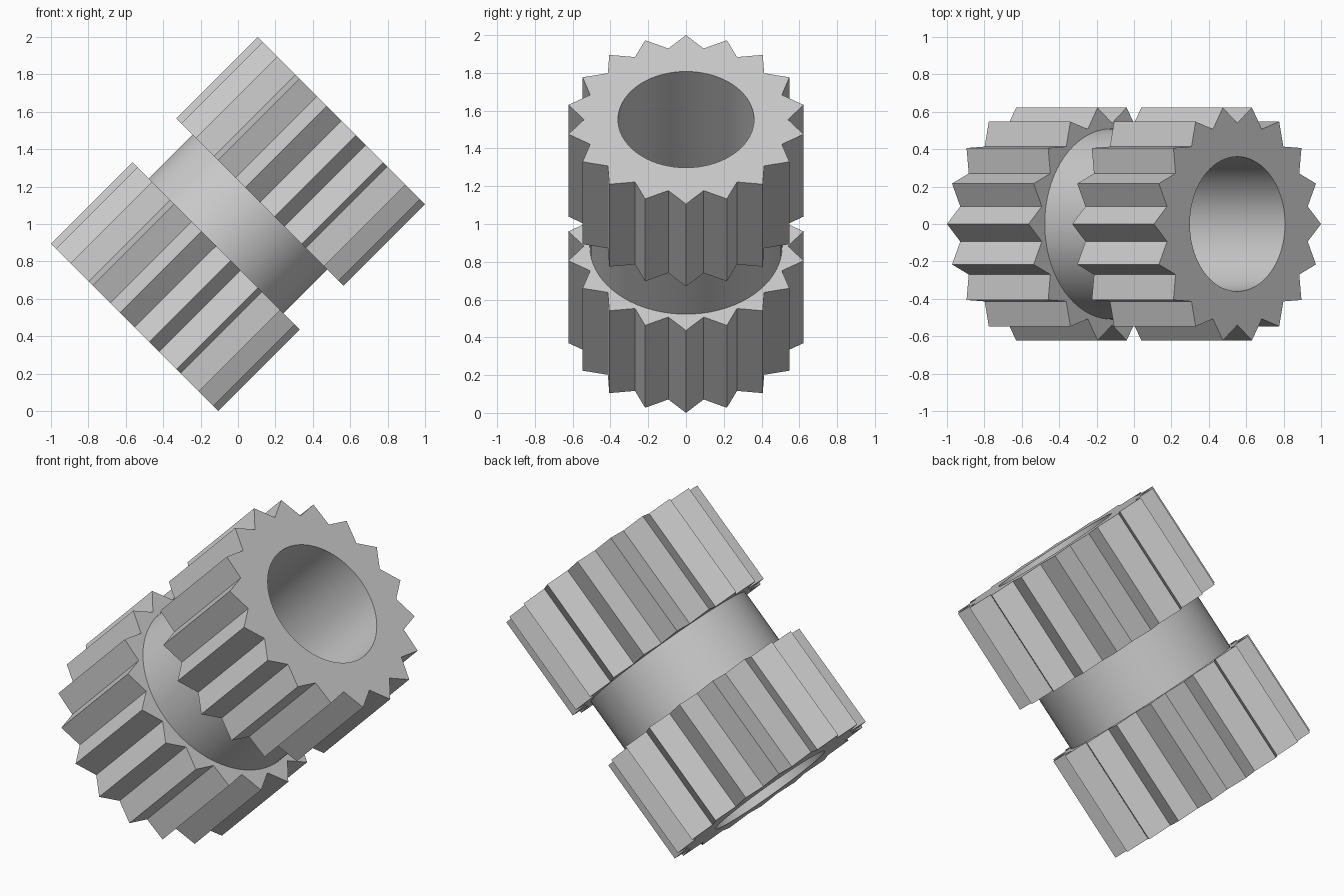
import bpy
import bmesh
from math import sin, cos, pi
from mathutils import Matrix, Vector

TEETH = 18
STEPS = TEETH * 4                # tip, flank, root, flank for each tooth
TIP, ROOT = 0.632, 0.54          # gear radii
HUB, BORE = 0.51, 0.36           # neck and hole radii
END, INNER = 0.782, 0.165        # distances of the gear faces from the middle

cube = bpy.data.objects.get("Cube")
if cube:
    bpy.data.objects.remove(cube, do_unlink=True)


def polar(radius, step):
    a = 2 * pi * step / STEPS
    return Vector((radius * cos(a), radius * sin(a), 0))


def circle(radius):
    return [polar(radius, s) for s in range(STEPS)]


def star():
    pts = []
    for s in range(0, STEPS, 4):
        tip, root, after = polar(TIP, s), polar(ROOT, s + 2), polar(TIP, s + 4)
        pts += [tip, (tip + root) / 2, root, (root + after) / 2]
    return pts


def closed_loft(name, sections, matrix, material):
    """Join (outline, height) sections in a loop to make a hollow solid."""
    bm = bmesh.new()
    rings = [[bm.verts.new(p + Vector((0, 0, h))) for p in outline]
             for outline, h in sections]
    for i, lower in enumerate(rings):
        upper = rings[(i + 1) % len(rings)]
        for s in range(STEPS):
            t = (s + 1) % STEPS
            bm.faces.new((lower[s], lower[t], upper[t], upper[s]))
    bmesh.ops.recalc_face_normals(bm, faces=bm.faces)
    bm.transform(matrix)
    mesh = bpy.data.meshes.new(name)
    bm.to_mesh(mesh)
    bm.free()
    mesh.materials.append(material)
    obj = bpy.data.objects.new(name, mesh)
    bpy.context.collection.objects.link(obj)
    return obj


# Plain grey metal
grey = bpy.data.materials.new("light_grey")
grey.use_nodes = True
colour = (0.6, 0.6, 0.6, 1)
grey.diffuse_color = colour
grey.node_tree.nodes["Principled BSDF"].inputs["Base Color"].default_value = colour

# Two toothed ends on a round neck, with a hole right through, tilted sideways
gear, neck, hole = star(), circle(HUB), circle(BORE)
profile = [(hole, -END), (gear, -END), (gear, -INNER), (neck, -INNER),
           (neck, INNER), (gear, INNER), (gear, END), (hole, END)]
tilt = Matrix.Translation((0, 0, 1)) @ Matrix.Rotation(pi / 4, 4, 'Y')
body = closed_loft("double_gear", profile, tilt, grey)

# Smooth round surfaces, crisp teeth
bpy.ops.object.select_all(action='DESELECT')
body.select_set(True)
bpy.context.view_layer.objects.active = body
bpy.ops.object.shade_smooth_by_angle(angle=pi / 6)
